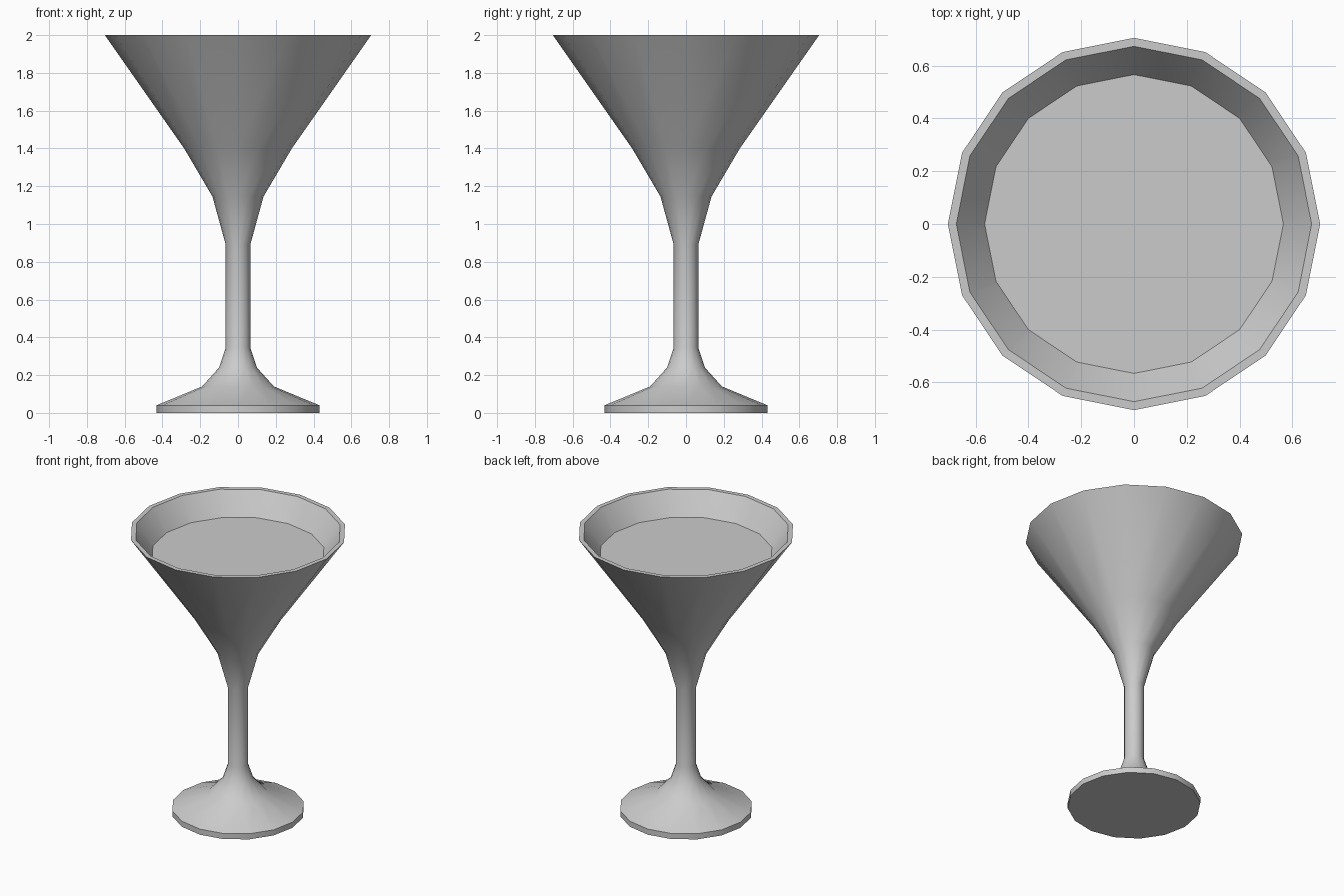
import bpy, bmesh
from math import cos, sin, pi, radians

if "Cube" in bpy.data.objects:
    bpy.data.objects.remove(bpy.data.objects["Cube"])

SIDES = 16


def lathe(name, profile):
    """Revolve (radius, z) points around z; radius 0 makes a pole."""
    bm = bmesh.new()
    rings = []
    for r, z in profile:
        n = SIDES if r > 0 else 1
        rings.append([bm.verts.new((r * cos(2 * pi * i / SIDES),
                                    r * sin(2 * pi * i / SIDES), z)) for i in range(n)])
    for a, b in zip(rings, rings[1:]):
        for i in range(SIDES):
            j = (i + 1) % SIDES
            corners = [a[i % len(a)], a[j % len(a)], b[j % len(b)], b[i % len(b)]]
            bm.faces.new(list(dict.fromkeys(corners)))
    mesh = bpy.data.meshes.new(name)
    bm.to_mesh(mesh)
    bm.free()
    obj = bpy.data.objects.new(name, mesh)
    bpy.context.collection.objects.link(obj)
    bpy.ops.object.select_all(action='DESELECT')
    obj.select_set(True)
    bpy.context.view_layer.objects.active = obj
    bpy.ops.object.shade_smooth_by_angle(angle=radians(40))
    return obj


# Glass: foot, stem, outer bowl, rim, then down the inside of the bowl
lathe("glass", [
    (0, 0), (0.432, 0), (0.432, 0.04), (0.19, 0.14), (0.10, 0.24),
    (0.065, 0.345), (0.065, 0.89), (0.135, 1.145), (0.285, 1.40),
    (0.705, 2.0), (0.673, 2.0), (0.26, 1.41), (0.11, 1.16), (0, 1.10),
])

# Drink: flat liquid surface meeting the inner wall
lathe("drink", [(0.566, 1.847), (0, 1.847)])
